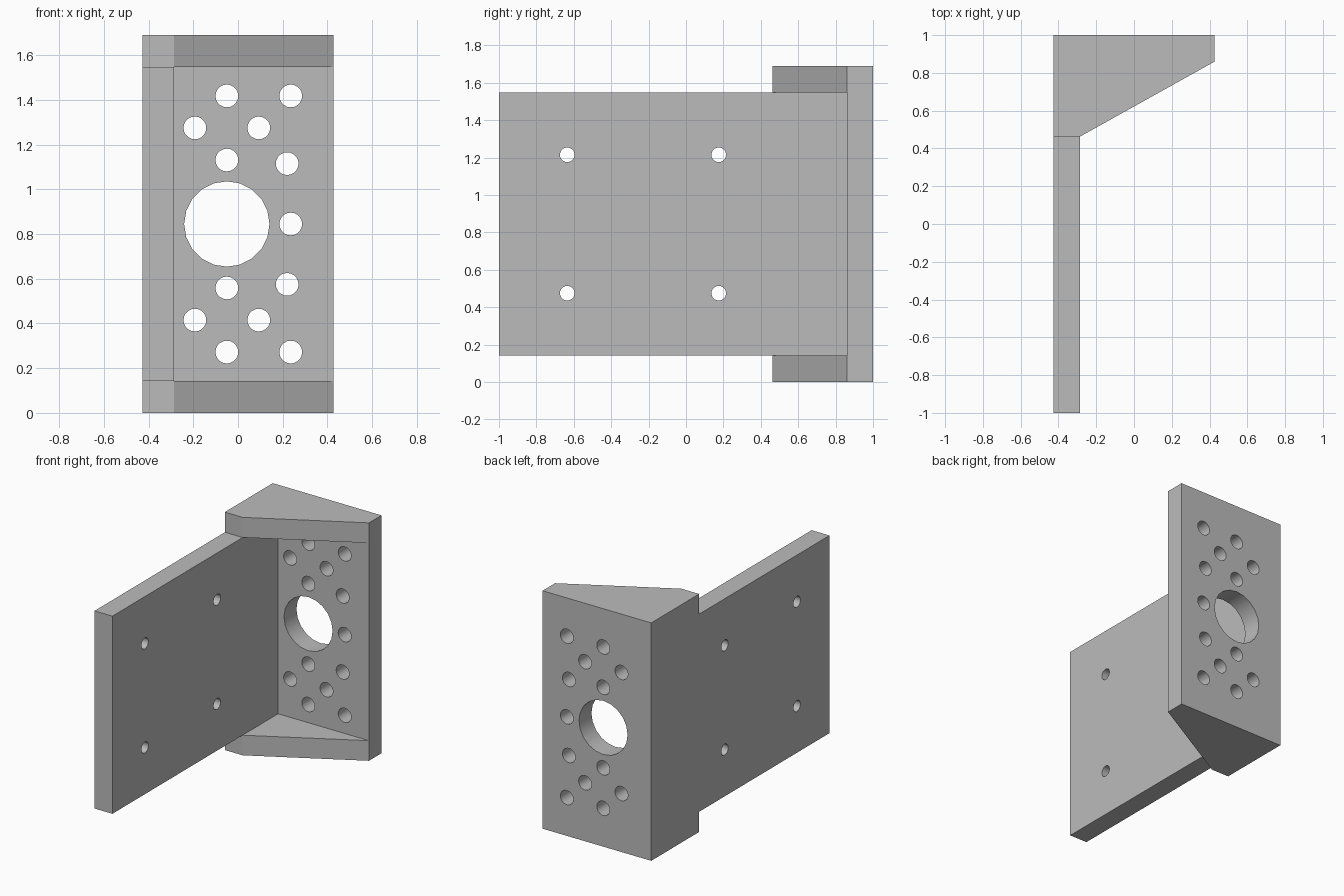
import bpy, bmesh, math
from mathutils import Matrix, Vector

cube = bpy.data.objects.get("Cube")
if cube:
    bpy.data.objects.remove(cube, do_unlink=True)

LEFT, RIGHT, INNER = -0.427, 0.427, -0.287
FRONT, BACK, FLANGE, GUSSET = -1.0, 1.0, 0.86, 0.462
HEIGHT, WALL = 1.69, 0.143
MID = HEIGHT / 2

grey = bpy.data.materials.new("plain grey")
grey.use_nodes = True
colour = (0.5, 0.5, 0.5, 1)
grey.diffuse_color = colour
grey.node_tree.nodes["Principled BSDF"].inputs["Base Color"].default_value = colour


def prism(name, outline, z0, z1):
    """Extrude a plan outline between two heights."""
    bm = bmesh.new()
    face = bm.faces.new([bm.verts.new((x, y, z0)) for x, y in outline])
    top = bmesh.ops.extrude_face_region(bm, geom=[face])["geom"]
    verts = [v for v in top if isinstance(v, bmesh.types.BMVert)]
    bmesh.ops.translate(bm, verts=verts, vec=(0, 0, z1 - z0))
    bmesh.ops.recalc_face_normals(bm, faces=bm.faces)
    return finish(name, bm)


def finish(name, bm):
    mesh = bpy.data.meshes.new(name)
    bm.to_mesh(mesh)
    bm.free()
    mesh.materials.append(grey)
    obj = bpy.data.objects.new(name, mesh)
    bpy.context.collection.objects.link(obj)
    return obj


def rect(x0, x1, y0, y1):
    return [(x0, y0), (x1, y0), (x1, y1), (x0, y1)]


def drill(name, holes, axis):
    """One cutter made of several cylinders: (centre, radius)."""
    bm = bmesh.new()
    turn = Vector((0, 0, 1)).rotation_difference(Vector(axis)).to_matrix().to_4x4()
    for centre, radius in holes:
        bmesh.ops.create_cone(bm, cap_ends=True, segments=20, radius1=radius,
                              radius2=radius, depth=0.4,
                              matrix=Matrix.Translation(centre) @ turn)
    return finish(name, bm)


def combine(target, tool, operation):
    mod = target.modifiers.new(tool.name, 'BOOLEAN')
    mod.operation, mod.object, mod.solver = operation, tool, 'EXACT'
    bpy.context.view_layer.objects.active = target
    bpy.ops.object.modifier_apply(modifier=mod.name)
    bpy.data.objects.remove(tool, do_unlink=True)


# Flange with tapered gussets, hollowed out between them
bracket = prism("mounting_bracket",
                [(LEFT, GUSSET), (INNER, GUSSET), (RIGHT, FLANGE), (RIGHT, BACK), (LEFT, BACK)],
                0, HEIGHT)
combine(bracket, prism("recess", rect(INNER, 1, 0, FLANGE), WALL, HEIGHT - WALL), 'DIFFERENCE')

# Long side plate
combine(bracket, prism("side_plate", rect(LEFT, INNER, FRONT, 0.9), WALL, HEIGHT - WALL), 'UNION')

# Flange holes, mirrored about mid height
upper = [(-0.05, 0.573), (0.236, 0.573), (-0.193, 0.43), (0.093, 0.43),
         (-0.05, 0.286), (0.22, 0.27)]
spots = [(x, s * dz, 0.051) for x, dz in upper for s in (1, -1)]
spots += [(0.236, 0, 0.051), (-0.05, 0, 0.191)]
flange_holes = [((x, 0.93, MID + dz), r) for x, dz, r in spots]
combine(bracket, drill("flange_holes", flange_holes, (0, 1, 0)), 'DIFFERENCE')

# Side plate holes
plate_holes = [((-0.357, y, MID + dz), 0.039) for y in (-0.635, 0.175) for dz in (-0.37, 0.37)]
combine(bracket, drill("plate_holes", plate_holes, (1, 0, 0)), 'DIFFERENCE')

# Smooth hole walls, sharp corners
bpy.ops.object.select_all(action='DESELECT')
bracket.select_set(True)
bpy.context.view_layer.objects.active = bracket
bpy.ops.object.shade_smooth_by_angle(angle=math.radians(25))
